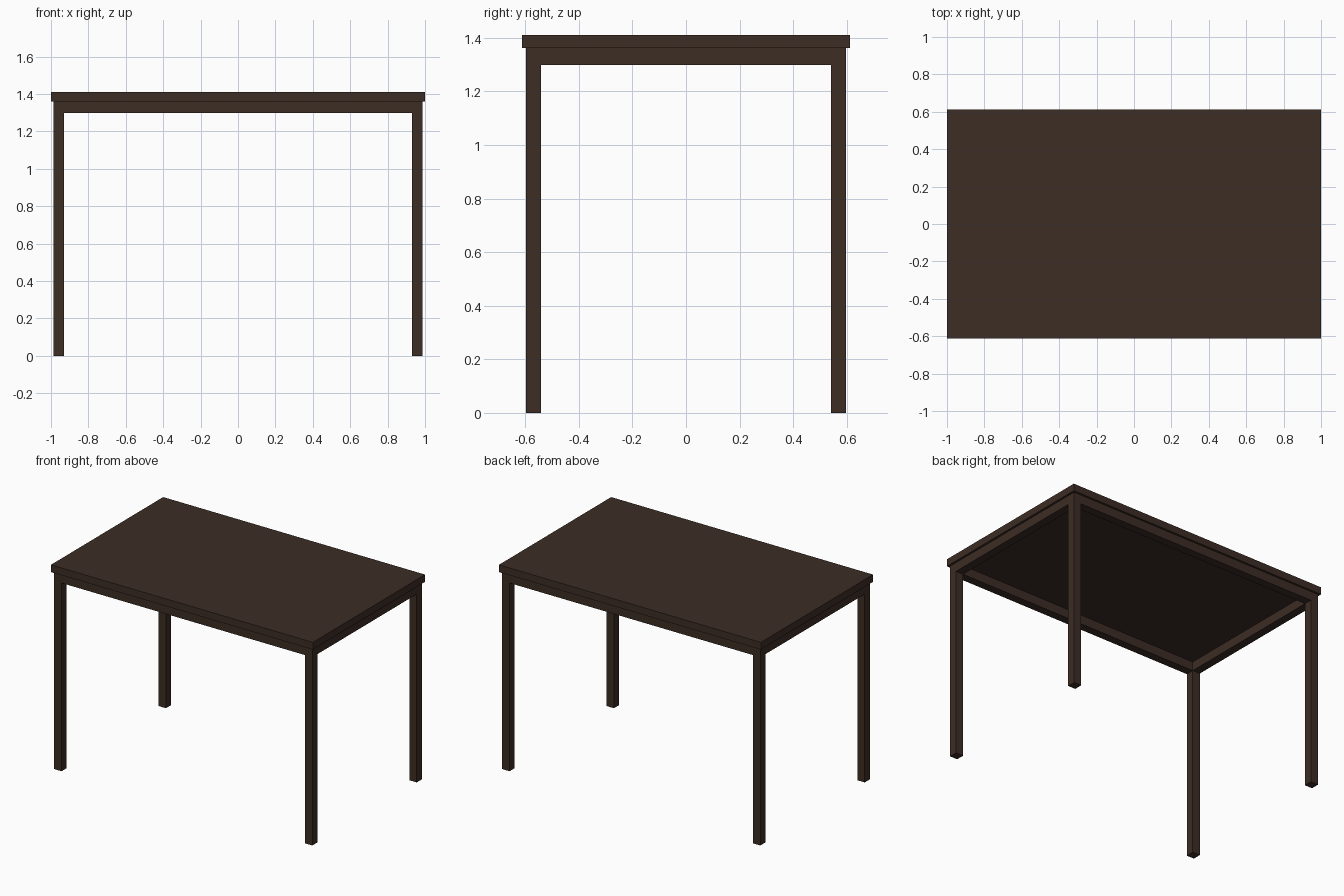
import bpy

if "Cube" in bpy.data.objects:
    bpy.data.objects.remove(bpy.data.objects["Cube"])

wood = bpy.data.materials.new("dark brown wood")
wood.diffuse_color = (0.045, 0.026, 0.018, 1)
wood.use_nodes = True
wood.node_tree.nodes["Principled BSDF"].inputs["Base Color"].default_value = wood.diffuse_color


def box(name, x0, x1, y0, y1, z0, z1):
    bpy.ops.mesh.primitive_cube_add(
        size=1, location=((x0 + x1) / 2, (y0 + y1) / 2, (z0 + z1) / 2))
    ob = bpy.context.object
    ob.name = name
    ob.scale = (x1 - x0, y1 - y0, z1 - z0)
    bpy.ops.object.transform_apply(location=False, rotation=False, scale=True)
    ob.data.materials.append(wood)
    return ob


OX, OY = 0.986, 0.598      # outer faces of the legs
W = 0.057                  # leg and rail width
IX, IY = OX - W, OY - W    # inner faces
RAIL, UNDER, TOP = 1.299, 1.361, 1.411

# Tabletop slab
box("tabletop", -1, 1, -0.612, 0.612, UNDER, TOP)

# Four corner legs
for sx, side in ((-1, "left"), (1, "right")):
    for sy, end in ((-1, "front"), (1, "back")):
        xs = sorted((sx * IX, sx * OX))
        ys = sorted((sy * IY, sy * OY))
        box(f"{end}_{side}_leg", *xs, *ys, 0, UNDER)

# Rails between the legs
for s, end, side in ((-1, "front", "left"), (1, "back", "right")):
    box(f"{end}_rail", -IX, IX, *sorted((s * IY, s * OY)), RAIL, UNDER)
    box(f"{side}_rail", *sorted((s * IX, s * OX)), -IY, IY, RAIL, UNDER)
